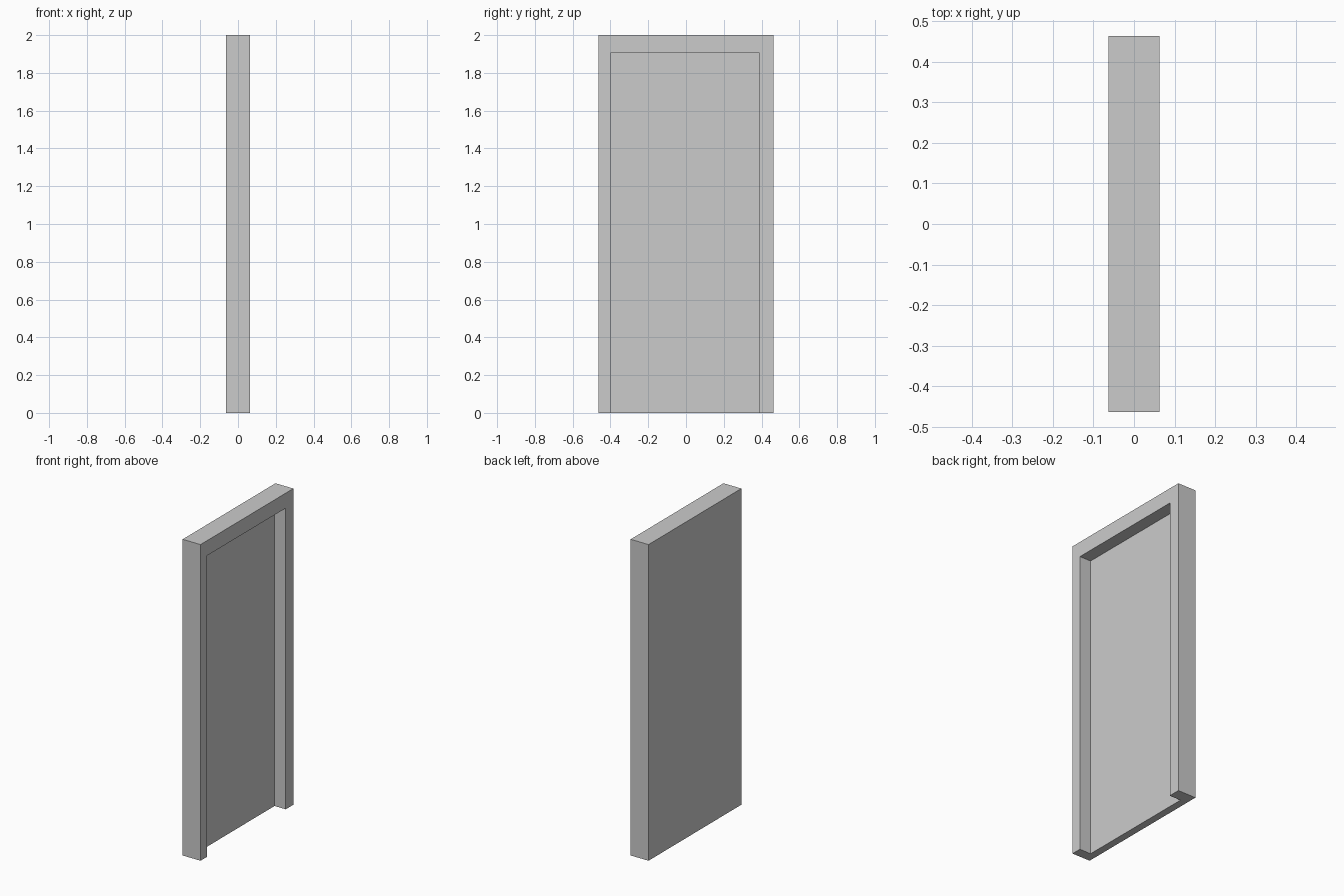
import bpy

if "Cube" in bpy.data.objects:
    bpy.data.objects.remove(bpy.data.objects["Cube"])


def box(name, lo, hi):
    """Axis-aligned box between two corners."""
    centre = [(a + b) / 2 for a, b in zip(lo, hi)]
    bpy.ops.mesh.primitive_cube_add(size=1, location=centre)
    obj = bpy.context.object
    obj.name = name
    obj.scale = [b - a for a, b in zip(lo, hi)]
    bpy.ops.object.transform_apply(location=True, rotation=False, scale=True)
    return obj


HALF_T, HALF_W, HEIGHT = 0.0625, 0.464, 2.0   # thickness, width, height
PANEL_FRONT = -0.016                         # recessed face of the door leaf

# Door recess, open to +x and through the bottom
cutter = box("recess_cutter", (PANEL_FRONT, -0.40, -0.1), (0.2, 0.388, 1.905))
cutter.hide_render = True

# Door slab with its raised surround on three sides
door = box("framed_door", (-HALF_T, -HALF_W, 0), (HALF_T, HALF_W, HEIGHT))
cut = door.modifiers.new("recess", 'BOOLEAN')
cut.operation = 'DIFFERENCE'
cut.solver = 'EXACT'
cut.object = cutter
bpy.ops.object.modifier_apply(modifier=cut.name)
bpy.data.objects.remove(cutter)
